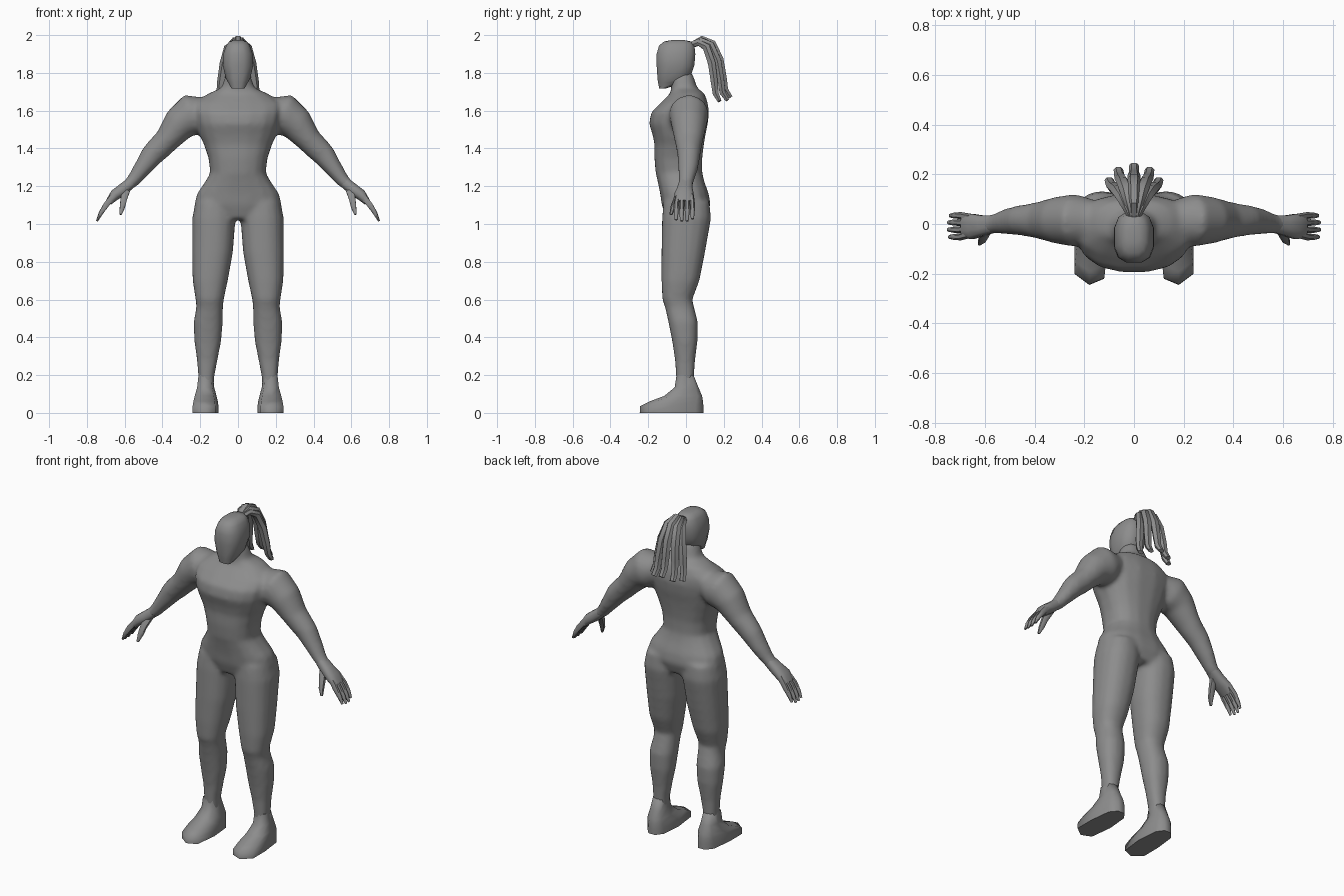
import bpy, bmesh, math
from mathutils import Vector

X, Y, Z = Vector((1, 0, 0)), Vector((0, 1, 0)), Vector((0, 0, 1))
GREY = bpy.data.materials.new("dark_grey")
GREY.diffuse_color = (.265, .265, .265, 1)


def skin(bm, rings):
    """Bridge equal-length rings of points and cap both ends."""
    vs = [[bm.verts.new(p) for p in r] for r in rings]
    n = len(vs[0])
    for a, b in zip(vs, vs[1:]):
        for i in range(n):
            bm.faces.new((a[i], a[(i + 1) % n], b[(i + 1) % n], b[i]))
    bm.faces.new(vs[0][::-1])
    bm.faces.new(vs[-1])


def oval(c, u, v, n, p):
    """Superellipse ring around c with half axes u and v."""
    ring = []
    for i in range(n):
        t = 2 * math.pi * (i + 0.5) / n
        cs, sn = math.cos(t), math.sin(t)
        ring.append(c + u * math.copysign(abs(cs) ** (2 / p), cs)
                    + v * math.copysign(abs(sn) ** (2 / p), sn))
    return ring


def stack(bm, levels, n=16, p=2.3, side=1):
    """Horizontal levels: z, centre x, half width, front y, back y."""
    skin(bm, [oval(Vector((side * x, (f + b) / 2, z)), X * w, Y * (b - f) / 2, n, p)
              for z, x, w, f, b in levels])


def tube(bm, pts, n=12, p=2, hint=Y, side=1):
    """Oval tube along x, y, z with half thickness and half width."""
    cs = [Vector((side * q[0], q[1], q[2])) for q in pts]
    rings = []
    for i, q in enumerate(pts):
        t = (cs[min(i + 1, len(cs) - 1)] - cs[max(i - 1, 0)]).normalized()
        v = (hint - t * hint.dot(t)).normalized()
        rings.append(oval(cs[i], v.cross(t) * q[3], v * q[4], n, p))
    skin(bm, rings)


def finish(bm, name, angle=40):
    bmesh.ops.recalc_face_normals(bm, faces=bm.faces)
    me = bpy.data.meshes.new(name)
    bm.to_mesh(me)
    bm.free()
    me.materials.append(GREY)
    ob = bpy.data.objects.new(name, me)
    bpy.context.collection.objects.link(ob)
    bpy.ops.object.select_all(action='DESELECT')
    bpy.context.view_layer.objects.active = ob
    ob.select_set(True)
    bpy.ops.object.shade_smooth_by_angle(angle=math.radians(angle))
    return ob


# Body: torso, legs and arms fused into one smooth skin
body = bmesh.new()
stack(body, [
    (1.025, 0, .12, -.105, .105), (1.10, 0, .234, -.13, .132), (1.16, 0, .220, -.138, .122),
    (1.22, 0, .178, -.15, .10), (1.27, 0, .148, -.162, .087), (1.35, 0, .158, -.169, .087),
    (1.42, 0, .182, -.168, .096), (1.47, 0, .205, -.178, .104), (1.53, 0, .222, -.197, .117),
    (1.59, 0, .235, -.187, .124), (1.64, 0, .235, -.137, .117), (1.69, 0, .16, -.085, .10),
    (1.72, 0, .09, -.078, .06), (1.80, 0, .060, -.085, .035)], p=2.4)
LEG = [
    (1.12, .125, .10, -.12, .125), (1.03, .128, .116, -.128, .134), (.85, .135, .109, -.131, .102),
    (.70, .147, .094, -.131, .072), (.60, .15, .075, -.126, .034), (.56, .15, .071, -.112, .044),
    (.48, .158, .078, -.094, .064), (.38, .16, .072, -.074, .062), (.28, .163, .055, -.059, .049),
    (.19, .168, .043, -.054, .044), (.10, .17, .04, -.05, .045)]
ARM = [
    (.15, .015, 1.60, .07, .08), (.24, .015, 1.58, .114, .107), (.31, .015, 1.53, .092, .095),
    (.375, .015, 1.445, .068, .077), (.42, .015, 1.40, .066, .067), (.455, .015, 1.365, .062, .062),
    (.51, .01, 1.29, .047, .053), (.555, .002, 1.23, .037, .041), (.60, -.005, 1.19, .03, .036)]
for s in (1, -1):
    stack(body, LEG, side=s)
    tube(body, ARM, n=16, side=s)
ob = finish(body, "body")
m = ob.modifiers.new("fuse", 'REMESH')
m.mode = 'VOXEL'
m.voxel_size = 0.012
m.use_smooth_shade = True
m = ob.modifiers.new("soften", 'SMOOTH')
m.factor = 0.5
m.iterations = 12

# Feet: sole outline squeezed level by level up to the ankle
SOLE = [(.12, -.22), (.18, -.245), (.24, -.20), (.24, -.08), (.225, .05),
        (.19, .092), (.145, .092), (.115, .05), (.103, -.08)]
for s, side in ((1, "left"), (-1, "right")):
    foot = bmesh.new()
    rings = []
    for z, f, b, k in [(0, -.245, .092, 1), (.035, -.243, .092, 1), (.062, -.19, .09, .94),
                       (.09, -.115, .085, .84), (.135, -.06, .066, .66), (.20, -.05, .04, .56)]:
        rings.append([Vector((s * (.17 + (x - .17) * k),
                              f + (y + .245) / .337 * (b - f), z)) for x, y in SOLE])
    skin(foot, rings)
    finish(foot, side + "_foot", 75)

    # Hand: palm, four fingers and a thumb
    hand = bmesh.new()
    tube(hand, [(.565, 0, 1.22, .030, .036), (.61, -.006, 1.183, .032, .042),
                (.65, -.01, 1.155, .030, .052), (.685, -.01, 1.115, .018, .048)], p=2.5, side=s)
    for y, reach in ((-.052, .95), (-.023, 1), (.006, 1), (.034, .92)):
        tube(hand, [(.655, y * .8, 1.155, .018, .014),
                    (.655 + .044 * reach, y, 1.155 - .055 * reach, .017, .014),
                    (.655 + .073 * reach, y, 1.155 - .10 * reach, .013, .012),
                    (.655 + .092 * reach, y, 1.155 - .14 * reach, .006, .008)], n=6, side=s)
    tube(hand, [(.59, -.015, 1.185, .024, .022), (.604, -.048, 1.135, .020, .018),
                (.612, -.068, 1.09, .016, .014), (.622, -.08, 1.05, .007, .008)],
         n=6, hint=Y, side=s)
    finish(hand, side + "_hand", 60)

# Head: plain mask-like block with a narrow chin
head = bmesh.new()
stack(head, [(1.718, 0, .036, -.142, -.105), (1.75, 0, .054, -.150, -.01),
             (1.77, 0, .066, -.153, .022), (1.84, 0, .083, -.158, .047),
             (1.90, 0, .080, -.158, .052), (1.945, 0, .064, -.145, .047),
             (1.966, 0, .048, -.118, .03), (1.974, 0, .025, -.075, -.01)], n=12, p=2.7)
finish(head, "head", 50)

# Ponytail: five drooping locks fanned out from the crown
hair = bmesh.new()
for x, y, top, tip in ((-.10, .178, 1.96, 1.65), (-.063, .22, 1.972, 1.655), (0, .237, 1.981, 1.67),
                       (.063, .22, 1.972, 1.655), (.10, .178, 1.96, 1.65)):
    d = y - .03
    tube(hair, [(x * .05, .022, 1.945, .016, .017), (x * .27, .03 + d * .27, top, .018, .021),
                (x * .48, .03 + d * .53, top - .025, .022, .026),
                (x * .70, .03 + d * .72, top - .11, .023, .027),
                (x * .86, .03 + d * .81, top - .21, .021, .025),
                (x * .93, .03 + d * .86, tip + .04, .018, .021),
                (x, y, tip, .012, .019)], n=6, hint=X)
finish(hair, "ponytail", 50)
